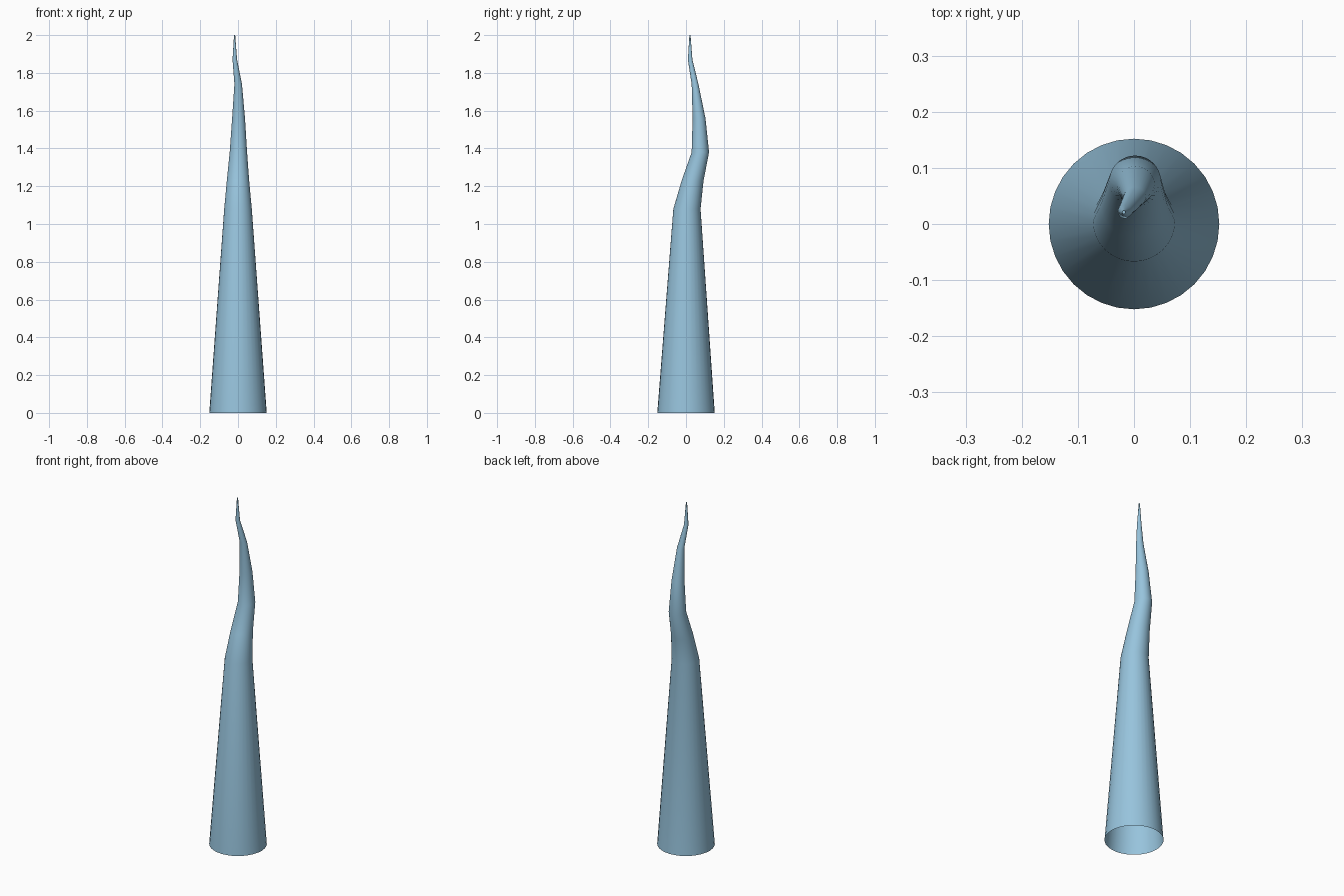
import bpy, bmesh, math

cube = bpy.data.objects.get("Cube")
if cube:
    bpy.data.objects.remove(cube)

SIDES = 32

# Rings from base to tip: centre x, centre y, height, radius x, radius y
rings = [
    (0, 0, 0, 0.152, 0.152),
    (0, 0.005, 1.08, 0.073, 0.072),
    (0, 0.035, 1.23, 0.059, 0.058),
    (0.002, 0.076, 1.38, 0.046, 0.046),
    (0.003, 0.069, 1.56, 0.034, 0.034),
    (0.001, 0.048, 1.74, 0.02, 0.018),
    (-0.017, 0.022, 1.87, 0.012, 0.012),
    (-0.018, 0.021, 2, 0.003, 0.003),
]

# Pale blue finish
blue = bpy.data.materials.new("pale_blue")
blue.use_nodes = True
colour = (0.31, 0.55, 0.72, 1)
blue.diffuse_color = colour
blue.node_tree.nodes["Principled BSDF"].inputs["Base Color"].default_value = colour

# Bent tapering spike, open at the base
bm = bmesh.new()
loops = []
for cx, cy, z, rx, ry in rings:
    angles = [math.tau * i / SIDES for i in range(SIDES)]
    loops.append([bm.verts.new((cx + rx * math.cos(a), cy + ry * math.sin(a), z))
                  for a in angles])
for low, high in zip(loops, loops[1:]):
    for i in range(SIDES):
        j = (i + 1) % SIDES
        bm.faces.new((low[i], low[j], high[j], high[i]))
bm.faces.new(loops[-1])
for face in bm.faces:
    face.smooth = True

mesh = bpy.data.meshes.new("bent_spike")
bm.to_mesh(mesh)
bm.free()
mesh.materials.append(blue)
spike = bpy.data.objects.new("bent_spike", mesh)
bpy.context.collection.objects.link(spike)

# Smooth sides with a crisp tip
bpy.ops.object.select_all(action="DESELECT")
spike.select_set(True)
bpy.context.view_layer.objects.active = spike
bpy.ops.object.shade_smooth_by_angle(angle=math.radians(50))
